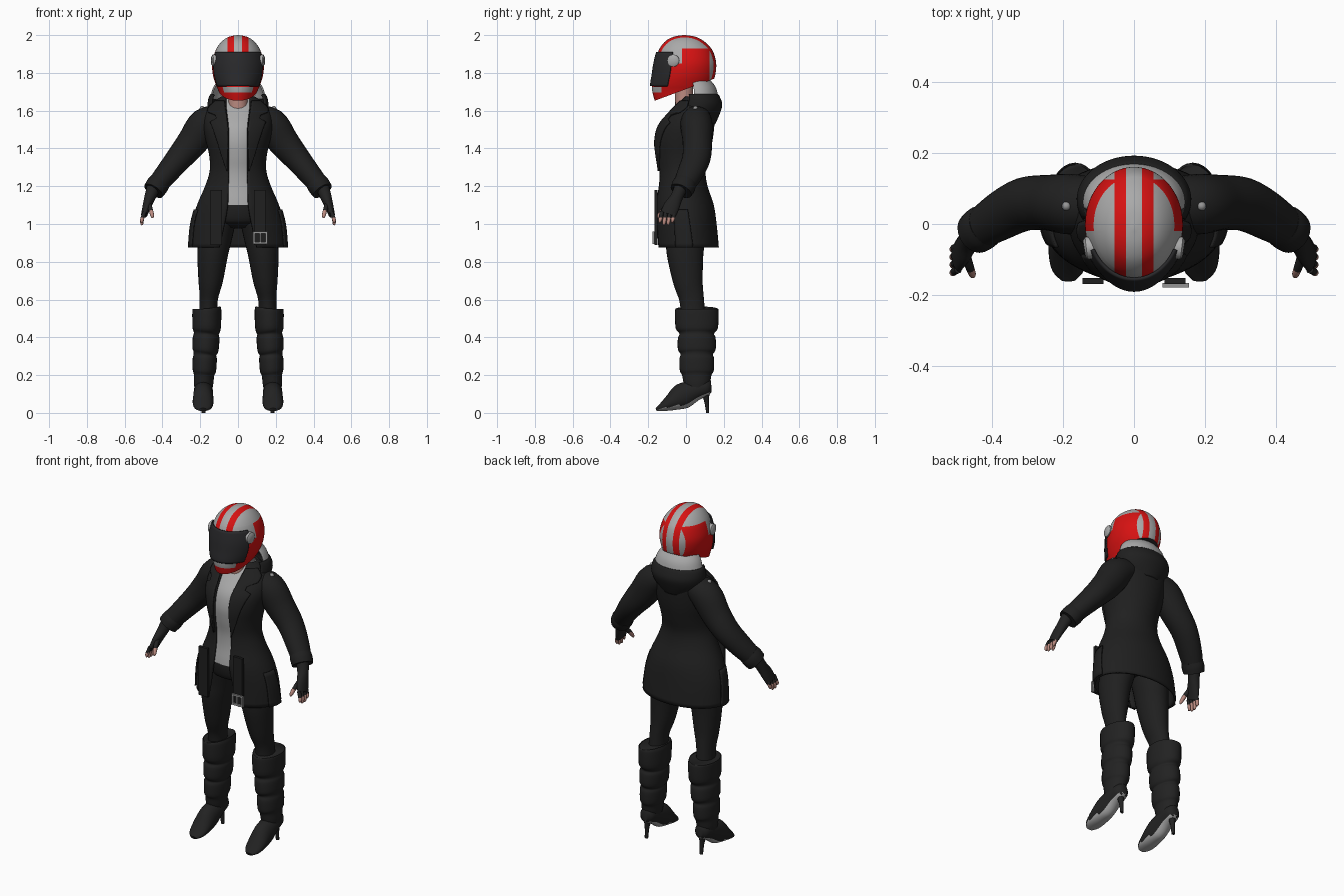
import bpy, bmesh, math
from mathutils import Vector

if "Cube" in bpy.data.objects:
    bpy.data.objects.remove(bpy.data.objects["Cube"])


def material(name, r, g, b):
    m = bpy.data.materials.new(name)
    m.use_nodes = True
    m.diffuse_color = (r, g, b, 1)
    m.node_tree.nodes["Principled BSDF"].inputs["Base Color"].default_value = (r, g, b, 1)
    return m


COAT = material("charcoal cloth", .014, .014, .014)
LEATHER = material("black leather", .016, .016, .016)
VISOR = material("smoked visor", .022, .022, .024)
GREY = material("light grey", .4, .4, .4)
RED = material("racing red", .68, .006, .006)
SKIN = material("skin", .5, .26, .22)
METAL = material("buckle metal", .3, .3, .3)


def smooth(rows, steps=4):
    """Catmull-Rom interpolation through rows of numbers."""
    out = []
    for i in range(len(rows) - 1):
        quad = zip(rows[max(i - 1, 0)], rows[i], rows[i + 1], rows[min(i + 2, len(rows) - 1)])
        quad = list(quad)
        for k in range(steps):
            t = k / steps
            out.append([b + .5 * t * (c - a + t * (2*a - 5*b + 4*c - d + t * (3*(b - c) + d - a)))
                        for a, b, c, d in quad])
    return out + [list(rows[-1])]


def finish(name, bm, mats, rule=None):
    bmesh.ops.remove_doubles(bm, verts=bm.verts, dist=.0002)
    bmesh.ops.recalc_face_normals(bm, faces=bm.faces)
    if rule:
        for f in bm.faces:
            f.material_index = rule(f.calc_center_median(), f.normal)
    me = bpy.data.meshes.new(name)
    bm.to_mesh(me)
    bm.free()
    ob = bpy.data.objects.new(name, me)
    bpy.context.collection.objects.link(ob)
    for m in mats:
        me.materials.append(m)
    bpy.ops.object.select_all(action='DESELECT')
    ob.select_set(True)
    bpy.context.view_layer.objects.active = ob
    bpy.ops.object.shade_smooth_by_angle(angle=math.radians(50))
    return ob


def skin_rings(bm, rings, closed):
    vs = [[bm.verts.new(p) for p in ring] for ring in rings]
    n = len(vs[0])
    for a, b in zip(vs, vs[1:]):
        for i in range(n if closed else n - 1):
            j = (i + 1) % n
            bm.faces.new((a[i], a[j], b[j], b[i]))
    return vs


def wrap_bm(rows, start, end, n, grow=0, side=1):
    """Sheet around the z axis; rows are z, half width, front y, back y, front gap."""
    bm = bmesh.new()
    rings = []
    for row in rows:
        z, rx, yf, yb = row[:4]
        a, b = start(row), end(row)
        ring = []
        for i in range(n + 1):
            t = a + (b - a) * i / n
            ring.append((side * (rx + grow) * math.sin(t),
                         (yf + yb) / 2 - ((yb - yf) / 2 + grow) * math.cos(t), z))
        rings.append(ring)
    skin_rings(bm, rings, False)
    return bm


def wrap(name, rows, mat, start=lambda r: 0, end=lambda r: math.tau, n=48, grow=0, side=1, thick=0):
    ob = finish(name, wrap_bm(rows, start, end, n, grow, side), [mat])
    if thick:
        mod = ob.modifiers.new("thickness", 'SOLIDIFY')
        mod.thickness, mod.offset = thick, 0
    return ob


def tube(name, pts, mats, side=1, ref=(0, 1, 0), n=20, steps=4, rule=None):
    """Capped loft; points are x, y, z, radius along ref, radius across."""
    pts = smooth(pts, steps)
    pos = [Vector((side * p[0], p[1], p[2])) for p in pts]
    rings = []
    for i, p in enumerate(pts):
        d = (pos[min(i + 1, len(pos) - 1)] - pos[max(i - 1, 0)]).normalized()
        u = Vector(ref)
        u = (u - d * u.dot(d)).normalized()
        v = d.cross(u)
        rings.append([pos[i] + u * p[3] * math.cos(math.tau * k / n)
                      + v * p[4] * math.sin(math.tau * k / n) for k in range(n)])
    bm = bmesh.new()
    vs = skin_rings(bm, rings, True)
    bm.faces.new(vs[0])
    bm.faces.new(vs[-1])
    return finish(name, bm, mats, rule)


def box(name, lo, hi, mat):
    bm = bmesh.new()
    bmesh.ops.create_cube(bm, size=1)
    for v in bm.verts:
        v.co = [a + (b - a) * (c + .5) for a, b, c in zip(lo, hi, v.co)]
    return finish(name, bm, [mat])


# Helmet, cut along the edges of its painted areas
helmet_rows = smooth([(2.0, .003, -.015, -.005), (1.993, .042, -.06, .045), (1.975, .076, -.1, .085),
                      (1.945, .104, -.13, .12), (1.91, .122, -.148, .145), (1.85, .137, -.163, .16),
                      (1.79, .133, -.172, .155), (1.74, .118, -.18, .14), (1.70, .102, -.178, .13),
                      (1.65, .09, -.165, .12)])
bm = wrap_bm(helmet_rows, lambda r: 0, lambda r: math.tau, 64)
bmesh.ops.remove_doubles(bm, verts=bm.verts, dist=.0002)
cuts = [((x, 0, 0), (1, 0, 0)) for x in (-.055, -.022, .022, .055)]
cuts += [((0, y, 0), (0, 1, 0)) for y in (-.13, -.02, .125)]
cuts += [((0, 0, z), (0, 0, 1)) for z in (1.695, 1.725, 1.85, 1.93)]
for co, no in cuts:
    bmesh.ops.bisect_plane(bm, geom=bm.verts[:] + bm.edges[:] + bm.faces[:], plane_co=co, plane_no=no)
bmesh.ops.bisect_plane(bm, geom=bm.verts[:] + bm.edges[:] + bm.faces[:], plane_co=(0, 0, 1.714),
                       plane_no=(0, -.37, 1), clear_inner=True)
bmesh.ops.holes_fill(bm, edges=[e for e in bm.edges if e.is_boundary])


def helmet_paint(c, nrm):
    if nrm.z < -.85:
        return 2
    if c.y < -.13 and 1.695 < c.z < 1.725 and abs(c.x) < .08:
        return 0
    if .022 < abs(c.x) < .055 and (c.z > 1.85 or c.y > 0):
        return 1
    return int(c.y < .125 and c.z < (1.93 if c.y > -.02 else 1.85))


finish("helmet", bm, [GREY, RED, VISOR], helmet_paint)
wrap("visor", [r for r in helmet_rows if 1.722 < r[0] < 1.915], VISOR, lambda r: -1.1, lambda r: 1.1,
     grow=.006, thick=.008)

# Neck, shirt and hips
tube("neck", [(0, .0, 1.58, .055, .06), (0, -.01, 1.66, .048, .05), (0, -.01, 1.78, .05, .05)], [SKIN])
coat_rows = smooth([(.875, .255, -.157, .172, .10), (1.0, .243, -.16, .16, .072), (1.1, .215, -.163, .145, .055),
                    (1.2, .172, -.148, .112, .052), (1.28, .148, -.146, .102, .052), (1.36, .15, -.158, .12, .052),
                    (1.44, .168, -.163, .138, .05), (1.52, .182, -.143, .148, .052), (1.59, .175, -.088, .15, .06),
                    (1.64, .13, -.045, .13, .066), (1.67, .09, -.025, .11, .066)])
wrap("shirt", [r for r in coat_rows if r[0] > 1.08], GREY, grow=-.013)
tube("hips", [(0, 0, 1.2, .11, .13), (0, -.01, 1.1, .135, .17), (0, 0, 1.02, .125, .16), (0, 0, .98, .08, .1)],
     [COAT], n=32)


# Open coat with lapels, side vent flaps and folded hood
def gap(r):
    return math.asin(min(r[4] / r[1], .9))


def lapel_edge(r):
    width = .09 * max(0, min(1, (r[0] - 1.27) / .28))
    if 1.545 < r[0] < 1.575:
        width *= .6
    return math.asin(min((r[4] + width) / r[1], .95))


wrap("coat", coat_rows, COAT, gap, lambda r: math.tau - gap(r), n=64, grow=-.004, thick=.012)
wrap("hood", smooth([(1.53, .10, -.06, .15), (1.58, .145, -.06, .172), (1.63, .156, -.05, .187),
                     (1.67, .15, -.04, .175), (1.685, .14, -.04, .165)]), COAT,
     lambda r: 1.1, lambda r: math.tau - 1.1, thick=.01)
wrap("hood_lining", smooth([(1.66, .146, -.04, .17), (1.72, .128, -.04, .155), (1.76, .1, -.03, .125)]), GREY,
     lambda r: 1.4, lambda r: math.tau - 1.4, thick=.008)

for s, tag in ((1, "left_"), (-1, "right_")):
    wrap(tag + "lapel", [r for r in coat_rows if 1.27 < r[0] < 1.65], COAT, gap, lapel_edge,
         n=8, grow=.008, side=s, thick=.01)
    wrap(tag + "vent_flap", [r for r in coat_rows if r[0] < 1.1], COAT, lambda r: 1.2,
         lambda r: 1.75 - .4 * (r[0] - .87), n=8, grow=.007, side=s, thick=.008)
    box(tag + "belt_tail", (s * .085, -.168, .89), (s * .145, -.152, 1.18), COAT)

    # Sleeve, cuff and shoulder stud
    tube(tag + "sleeve", [(.08, .055, 1.57, .07, .06), (.17, .055, 1.53, .085, .088), (.24, .06, 1.435, .078, .082),
                          (.31, .055, 1.35, .075, .07), (.38, .02, 1.265, .068, .06),
                          (.44, -.02, 1.19, .055, .053)], [COAT], s, n=28)
    tube(tag + "cuff", [(.415, -.003, 1.22, .06, .058), (.43, -.013, 1.2, .064, .06), (.447, -.026, 1.175, .06, .057)],
         [COAT], s)
    bm = bmesh.new()
    bmesh.ops.create_uvsphere(bm, u_segments=12, v_segments=8, radius=.013)
    bmesh.ops.translate(bm, verts=bm.verts, vec=(s * .19, .05, 1.612))
    finish(tag + "shoulder_stud", bm, [METAL])

    # Fingerless glove and fingers
    tube(tag + "glove", [(.445, -.025, 1.2, .036, .036), (.465, -.048, 1.145, .033, .03),
                         (.482, -.075, 1.095, .042, .023), (.496, -.095, 1.05, .042, .017)], [LEATHER], s)
    for i in range(4):
        y = -.128 + .022 * i
        tip = .995 + (.012 if i in (0, 3) else 0)
        tube(f"{tag}finger_{i + 1}", [(.494, y, 1.065, .011, .011), (.506, y - .006, 1.032, .0105, .0105),
                                      (.509, y - .01, tip + .01, .009, .009), (.506, y - .012, tip, .004, .004)],
             [LEATHER, SKIN], s, n=10, rule=lambda c, nrm: int(c.z < 1.036))
    tube(tag + "thumb", [(.474, -.085, 1.11, .015, .014), (.462, -.12, 1.075, .013, .012),
                         (.454, -.142, 1.045, .01, .01), (.453, -.147, 1.032, .004, .004)],
         [LEATHER, SKIN], s, n=10, rule=lambda c, nrm: int(c.z < 1.07))

    # Leg
    tube(tag + "leg", [(.08, -.01, 1.1, .115, .085), (.115, 0, .95, .108, .088), (.133, -.005, .85, .098, .082),
                       (.145, .01, .7, .079, .065), (.155, .03, .6, .065, .048), (.16, .04, .48, .065, .05)],
         [COAT], s, n=28)

    # Slouched boot shaft
    shaft = [(.552, .165, .108, .073), (.54, .165, .115, .077), (.45, .166, .112, .075), (.42, .168, .092, .066),
             (.395, .169, .1, .071), (.335, .172, .1, .069), (.31, .175, .085, .06), (.285, .176, .092, .064),
             (.225, .178, .09, .062), (.2, .18, .078, .054), (.16, .182, .07, .052), (.12, .183, .055, .046)]
    tube(tag + "boot_shaft", [(x, .057, z, ry, rx) for z, x, ry, rx in shaft], [LEATHER], s, n=28)

    # Pointed foot with pale sole, and heel
    tube(tag + "boot_foot", [(.182, .134, .14, .022, .03), (.182, .11, .137, .043, .045), (.183, .05, .12, .05, .055),
                             (.184, -.02, .088, .053, .068), (.185, -.08, .054, .055, .044),
                             (.185, -.13, .029, .045, .021), (.185, -.158, .017, .02, .009)],
         [LEATHER, GREY], s, ref=(1, 0, 0), n=24, rule=lambda c, nrm: int(nrm.z < -.55))
    tube(tag + "boot_heel", [(.182, .1, .115, .028, .028), (.182, .108, .07, .014, .014), (.182, .115, 0, .008, .01)],
         [LEATHER], s, n=12)

    # Visor hinge
    tube(tag + "visor_hinge", [(.105, -.065, 1.865, .032, .032), (.134, -.068, 1.865, .032, .032),
                               (.14, -.069, 1.865, .022, .022)], [GREY], s, steps=1)

# Buckle on the left belt tail
for i, (x0, x1, z0, z1) in enumerate([(.08, .09, .895, .96), (.145, .155, .895, .96), (.08, .155, .895, .906),
                                      (.08, .155, .95, .96), (.113, .121, .9, .955)]):
    box(f"buckle_bar_{i + 1}", (x0, -.178, z0), (x1, -.166, z1), METAL)
